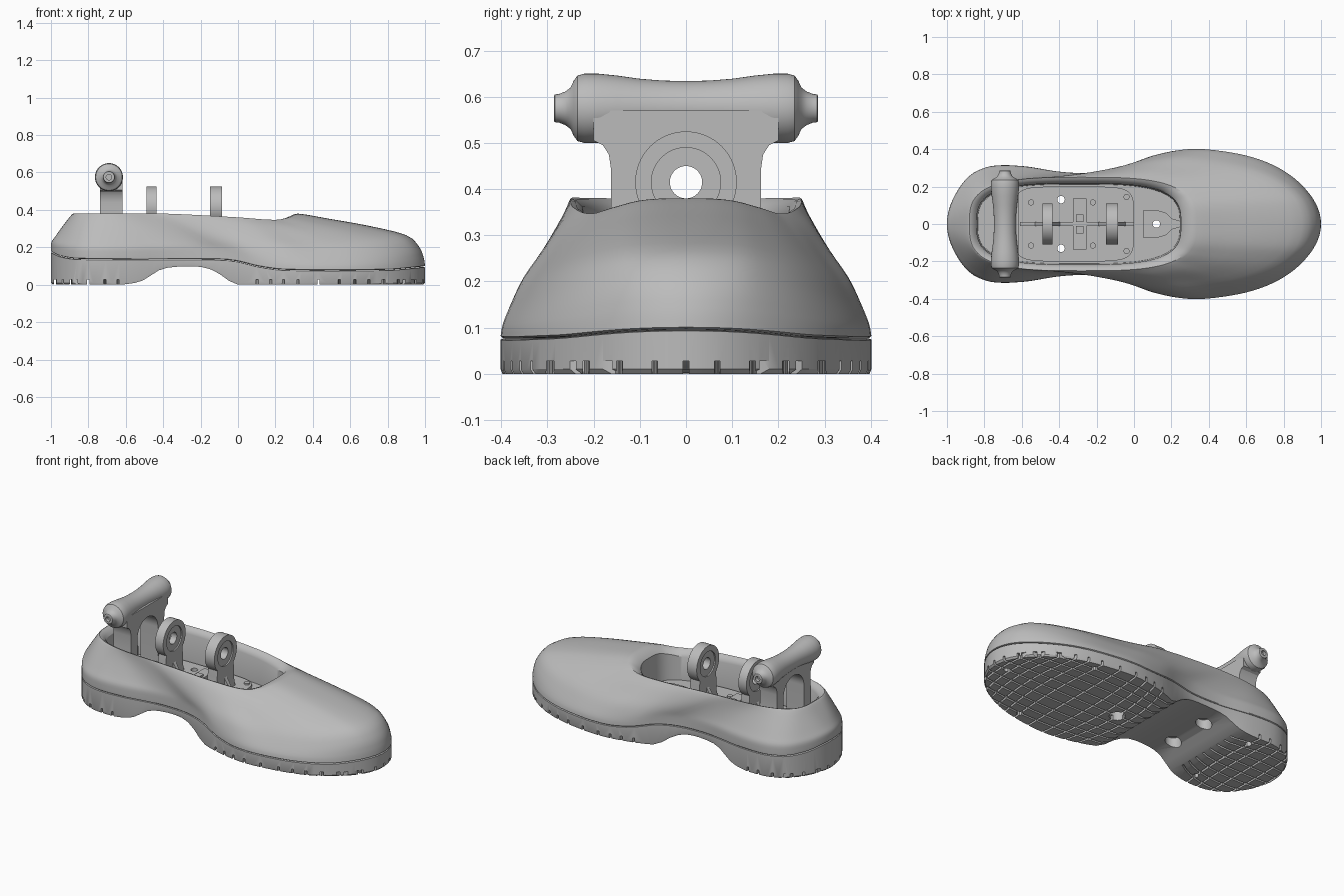
import bpy, bmesh
from math import sin, cos, pi, copysign

if "Cube" in bpy.data.objects:
    bpy.data.objects.remove(bpy.data.objects["Cube"])

grey = bpy.data.materials.new("plain_grey")
grey.use_nodes = True
grey.diffuse_color = (0.5, 0.5, 0.5, 1)
grey.node_tree.nodes["Principled BSDF"].inputs["Base Color"].default_value = (0.5, 0.5, 0.5, 1)

N = 128
FLOOR = 0.17
ANGLES = [2 * pi * i / N for i in range(N)]


def curve(pts, x):
    """Smooth interpolation through (x, value) points."""
    if x <= pts[0][0]:
        return pts[0][1]
    if x >= pts[-1][0]:
        return pts[-1][1]
    k = max(i for i in range(len(pts) - 1) if pts[i][0] <= x)

    def slope(i):
        a, b = pts[max(i - 1, 0)], pts[min(i + 1, len(pts) - 1)]
        return (b[1] - a[1]) / (b[0] - a[0])
    (x0, y0), (x1, y1) = pts[k], pts[k + 1]
    h = x1 - x0
    t = (x - x0) / h
    return ((2*t**3 - 3*t*t + 1) * y0 + (t**3 - 2*t*t + t) * h * slope(k)
            + (3*t*t - 2*t**3) * y1 + (t**3 - t*t) * h * slope(k + 1))


def add_loft(bm, rings, strip=False):
    rows = [[bm.verts.new(p) for p in ring] for ring in rings]
    n = len(rows[0])
    for a, b in zip(rows, rows[1:]):
        for i in range(n):
            j = (i + 1) % n
            bm.faces.new((a[i], a[j], b[j], b[i]))
    for row in (rows[0], rows[-1]):
        if not strip:
            bm.faces.new(row)
            continue
        for i in range(n // 2):
            bm.faces.new(list(dict.fromkeys((row[i], row[i + 1], row[n - i - 1], row[-i % n]))))


def make(name, lofts, strip=False):
    bm = bmesh.new()
    for rings in lofts:
        add_loft(bm, rings, strip)
    bmesh.ops.recalc_face_normals(bm, faces=bm.faces[:])
    mesh = bpy.data.meshes.new(name)
    bm.to_mesh(mesh)
    bm.free()
    mesh.materials.append(grey)
    ob = bpy.data.objects.new(name, mesh)
    bpy.context.collection.objects.link(ob)
    return ob


def activate(ob):
    bpy.ops.object.select_all(action='DESELECT')
    ob.select_set(True)
    bpy.context.view_layer.objects.active = ob


def cut(ob, lofts):
    cutter = make("cutter", lofts)
    cutter.hide_render = True
    mod = ob.modifiers.new("cut", 'BOOLEAN')
    mod.operation, mod.solver, mod.object = 'DIFFERENCE', 'EXACT', cutter
    activate(ob)
    bpy.ops.object.modifier_apply(modifier=mod.name)
    bpy.data.objects.remove(cutter)


def box(x0, x1, y0, y1, z0, z1):
    return [[(x0, y0, z), (x1, y0, z), (x1, y1, z), (x0, y1, z)] for z in (z0, z1)]


def post(x, y, r, z0, z1, n=24):
    return [[(x + r * cos(2*pi*i/n), y + r * sin(2*pi*i/n), z) for i in range(n)] for z in (z0, z1)]


def axle(x0, x1, z, r, n=48):
    return [[(x, r * cos(2*pi*i/n), z + r * sin(2*pi*i/n)) for i in range(n)] for x in (x0, x1)]


def prism(half, x0, x1):
    """Mirror a half profile of (y, z) points and extrude it along x."""
    full = half + [(-y, z) for y, z in reversed(half) if y > 1e-6]
    return [[(x, y, z) for y, z in full] for x in (x0, x1)]


def rounded(cx, a, b, power=0.62):
    def p(v):
        return copysign(abs(v) ** power, v) if abs(v) > 1e-9 else 0
    return [(cx + a * p(cos(t)), b * p(sin(t))) for t in ANGLES]


# Footprint, seam, arch and rim height along the length
WIDTH = [(-1, .52), (-.9, .545), (-.8, .5), (-.7, .44), (-.6, .387), (-.4, .305), (-.2, .281),
         (-.05, .31), (.1, .367), (.3, .42), (.5, .445), (.7, .468), (.85, .475), (1, .46)]
SEAM = [(-1, .175), (-.95, .152), (-.85, .138), (-.1, .135), (0, .125), (.1, .1), (.25, .08), (.8, .08), (1, .097)]
ARCH = [(-.62, 0), (-.52, .02), (-.42, .08), (-.33, .096), (-.2, .095), (-.12, .07), (-.04, .015), (0, 0)]
RIM = [(-.9, .38), (-.4, .38), (0, .36), (.2, .347), (.28, .362), (.32, .38)]
base = [(cos(t), sin(t) * curve(WIDTH, cos(t))) for t in ANGLES]
rim = rounded(-.28, .6, .25)


def base_ring(scale, height):
    return [(x * scale, y * scale, height(x)) for x, y in base]


# Sole with arch
sole = make("sole", [[
    base_ring(.99, lambda x: curve(ARCH, x)),
    base_ring(1, lambda x: curve(ARCH, x) + .01),
    base_ring(1, lambda x: curve(SEAM, x) - .004),
    base_ring(.988, lambda x: curve(SEAM, x) - .002)]], strip=True)

# Upper: side, ball and toe wall profiles blended round the footprint
SIDE = [(1, 0), (1, .1), (.97, .25), (.8, .4), (.5, .65), (.22, .87), (.06, .98), (0, 1)]
BALL = [(1, 0), (.97, .1), (.87, .25), (.7, .45), (.44, .66), (.2, .86), (.06, .96), (0, 1)]
TOE = [(1, 0), (.99, .15), (.955, .36), (.85, .59), (.55, .77), (.25, .9), (.08, .975), (0, 1)]


def wall(s, c, k):
    side, ball, toe = (curve([(i, p[k]) for i, p in enumerate(w)], s) for w in (SIDE, BALL, TOE))
    return curve([(-.6, side), (-.2, side), (.25, ball), (.55, ball), (.95, toe), (1, toe)], c)


rings = [base_ring(.988, lambda x: curve(SEAM, x))]
for step in range(22):
    s = step / 3
    ring = []
    for (bx, by), (rx, ry) in zip(base, rim):
        a, b = wall(s, bx, 0), wall(s, bx, 1)
        z0 = curve(SEAM, bx) + .004
        ring.append((rx + (bx - rx) * a, ry + (by - ry) * a, z0 + (curve(RIM, rx) - z0) * b))
    rings.append(ring)
for cx, a, b, drop in ((-.285, .585, .238, .004), (-.292, .56, .224, .018), (-.295, .546, .217, .035)):
    rings.append([(x, y, curve(RIM, r[0]) - drop) for (x, y), r in zip(rounded(cx, a, b), rim)])
rings.append([(x, y, FLOOR) for x, y in rounded(-.295, .54, .212)])
upper = make("upper", [rings], strip=True)

# Floor plate and front tab
plate = make("floor_plate", [[[(x, y, z) for x, y in rounded(-.32, .32, .2, .35)] for z in (FLOOR - .01, FLOOR + .015)]])
TAB = [(.05, .075), (.12, .075), (.17, .06), (.2, .03), (.25, .015)]
tab_outline = TAB + [(x, -y) for x, y in reversed(TAB)]
tab = make("front_tab", [[[(x, y, z) for x, y in tab_outline] for z in (FLOOR - .01, FLOOR + .02)]])

# Bolt holes through the floor, wide wells and pin holes in the sole
HOLES = ((-.39, .13), (-.39, -.13), (.12, 0))
for ob in (upper, plate, tab):
    cut(ob, [post(x, y, .02, -.1, .3) for x, y in HOLES])
cut(upper, [post(-.8, s * .145, .016, FLOOR - .02, FLOOR + .05) for s in (-1, 1)])
cut(sole, [post(x, y, .045, -.1, .3) for x, y in HOLES])
PINS = ((.91, 0), (.55, .32), (.55, -.32), (-.63, .225), (-.63, -.225))
cut(sole, [post(x, y, .017, -.1, .05) for x, y in PINS])


# Tread grooves bowing away from the middle of each pad
def groove(points, across):
    rings = []
    for x, y in points:
        w = .006
        dx, dy = (w, 0) if across else (0, w)
        rings.append([(x - dx, y - dy, -.03), (x + dx, y + dy, -.03), (x + dx, y + dy, .028), (x - dx, y - dy, .028)])
    return rings


STEPS = [i / 8 for i in range(-8, 9)]
across, along = [], []
for cx, length, gaps, lanes in ((.43, .62, (0, .135, .23, .31, .39, .46, .52), (0, .085, .175, .25, .32)),
                                (-.8, .28, (0, .1, .18), (.04, .12, .2, .27))):
    for sign in (-1, 1):
        for g in gaps[0 if sign > 0 else 1:]:
            if cx + sign * g < -.02 and cx > 0:
                continue
            across.append(groove([(cx + sign * g * (1 - 1.2 * (t * .45) ** 2), t * .45) for t in STEPS], True))
        for y in lanes:
            if y or sign > 0:
                along.append(groove([(cx + t * length, sign * y * (1 - .25 * t * t)) for t in STEPS], False))
cut(sole, across)
cut(sole, along)

# Two pierced uprights
for name, x0, x1 in (("rear_upright", -.49, -.435), ("front_upright", -.15, -.085)):
    arc = [(.11 * cos(a * pi / 32), .415 + .11 * sin(a * pi / 32)) for a in range(-8, 17)]
    ob = make(name, [prism([(.1, FLOOR), (.085, FLOOR + .05), (.082, .3)] + arc, x0, x1)])
    cut(ob, [axle(x0 - .1, x1 + .1, .415, .035)])
    cut(ob, [axle(x0 - .1, x0 + .008, .415, .075), axle(x1 - .008, x1 + .1, .415, .075)])

# Centre rib, gussets, cross block and bolt heads
make("centre_rib", [box(-.61, 0, -.012, .012, FLOOR, FLOOR + .035)])
gussets = []
for x0, x1 in ((-.49, -.435), (-.15, -.085)):
    for root, tip in ((x0, x0 - .06), (x1, x1 + .06)):
        gussets.append([[(root, y, FLOOR), (tip, y, FLOOR), (root, y, FLOOR + .1)] for y in (-.012, .012)])
make("gussets", gussets)
make("cross_block", [box(-.325, -.255, -.135, .135, FLOOR, FLOOR + .04)])
make("block_studs", [box(-.31, -.27, y - .02, y + .02, FLOOR + .03, FLOOR + .05) for y in (-.03, .03)])
BOLTS = ((-.55, .115), (-.22, .115), (-.04, .145))
make("bolt_heads", [post(x, s * y, .016, FLOOR, FLOOR + .024) for x, y in BOLTS for s in (-1, 1)])

# Heel column with an arched opening
column = make("heel_column", [prism([(.17, FLOOR - .01), (.162, .36), (.162, .44), (.167, .475),
                                     (.18, .495), (.2, .505), (.2, .57), (0, .57)], -.737, -.618)])
arch = [(.1, .1)] + [(.1 * cos(a * pi / 24), .4 + .1 * sin(a * pi / 24)) for a in range(13)]
cut(column, [prism(arch, -.9, -.5)])

# Turned crossbar with stub ends
HALF = [(0, .059), (.05, .06), (.1, .064), (.15, .071), (.19, .075), (.22, .075), (.235, .071), (.243, .06),
        (.25, .045), (.262, .036), (.275, .031), (.284, .03), (.286, .027), (.286, .015), (.265, .015)]
bar_profile = [(-y, r) for y, r in reversed(HALF[1:])] + HALF
make("heel_crossbar", [[[(-.69 + r * cos(2*pi*i/48), y, .575 + r * sin(2*pi*i/48)) for i in range(48)]
                        for y, r in bar_profile]])

# Smooth shading with crisp edges
for ob in list(bpy.context.collection.objects):
    if ob.type == 'MESH' and ob.data.materials and ob.data.materials[0] == grey:
        activate(ob)
        bpy.ops.object.shade_smooth_by_angle(angle=pi / 6)
